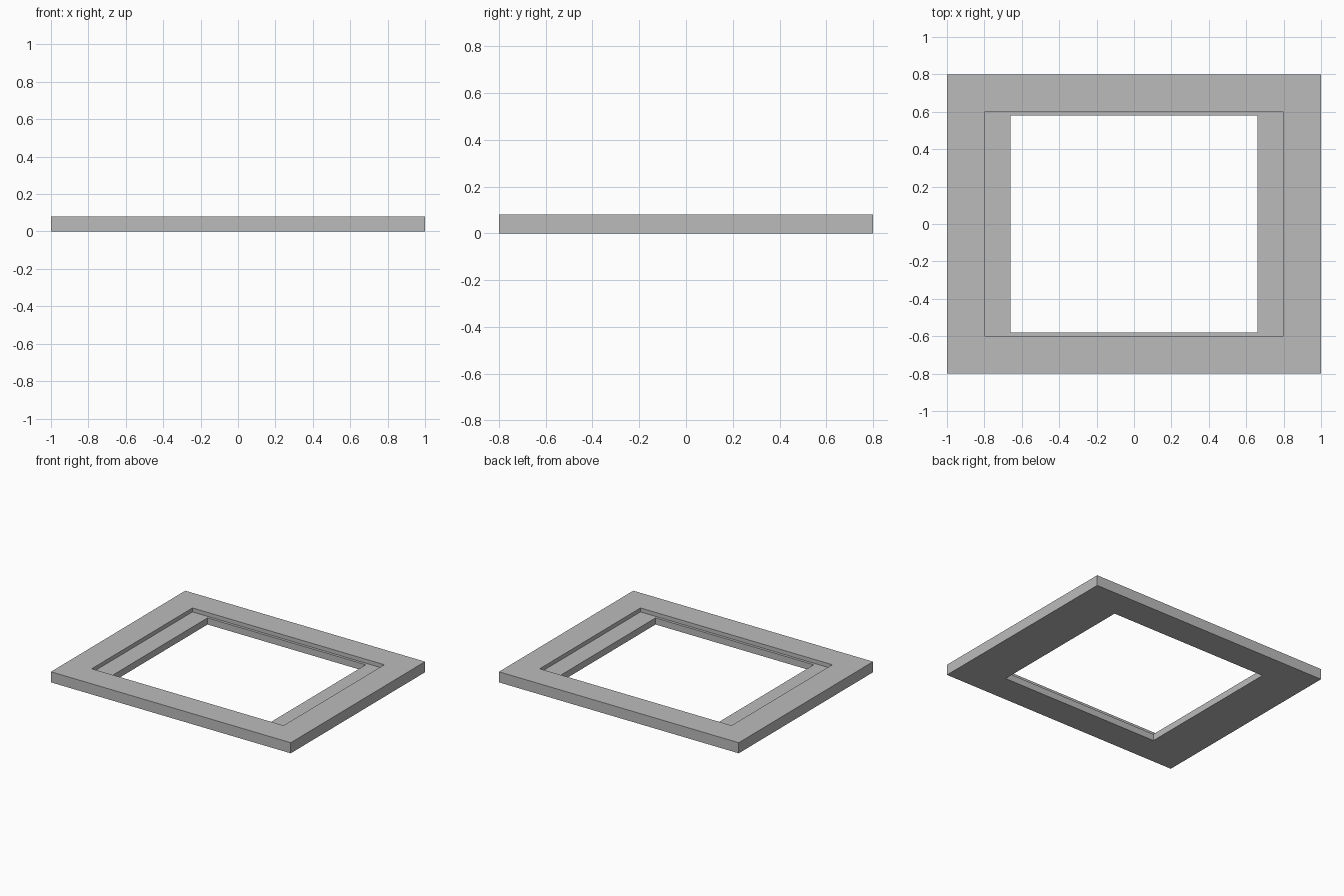
import bpy
import bmesh

cube = bpy.data.objects.get("Cube")
if cube:
    bpy.data.objects.remove(cube, do_unlink=True)

# Sizes: half widths and heights
OUTER = (1.0, 0.8)
RECESS = (0.8, 0.6)
OPENING = (0.66, 0.58)
TOP, LEDGE = 0.08, 0.05

# Single grey finish
grey = bpy.data.materials.new("plain_grey")
grey.use_nodes = True
colour = (0.5, 0.5, 0.5, 1)
grey.diffuse_color = colour
grey.node_tree.nodes["Principled BSDF"].inputs["Base Color"].default_value = colour


def rectangle(bm, half, z):
    """Four corner vertices of a centred rectangle, counter-clockwise."""
    x, y = half
    return [bm.verts.new((sx * x, sy * y, z))
            for sx, sy in ((-1, -1), (1, -1), (1, 1), (-1, 1))]


# Stepped frame: rings around the cross-section, joined in a closed loop
bm = bmesh.new()
section = [(OUTER, 0), (OUTER, TOP), (RECESS, TOP),
           (RECESS, LEDGE), (OPENING, LEDGE), (OPENING, 0)]
rings = [rectangle(bm, half, z) for half, z in section]
for i, ring in enumerate(rings):
    after = rings[(i + 1) % len(rings)]
    for a in range(4):
        b = (a + 1) % 4
        bm.faces.new((ring[a], ring[b], after[b], after[a]))
bmesh.ops.recalc_face_normals(bm, faces=bm.faces)

mesh = bpy.data.meshes.new("recessed_frame")
bm.to_mesh(mesh)
bm.free()
mesh.materials.append(grey)
frame = bpy.data.objects.new("recessed_frame", mesh)
bpy.context.collection.objects.link(frame)
